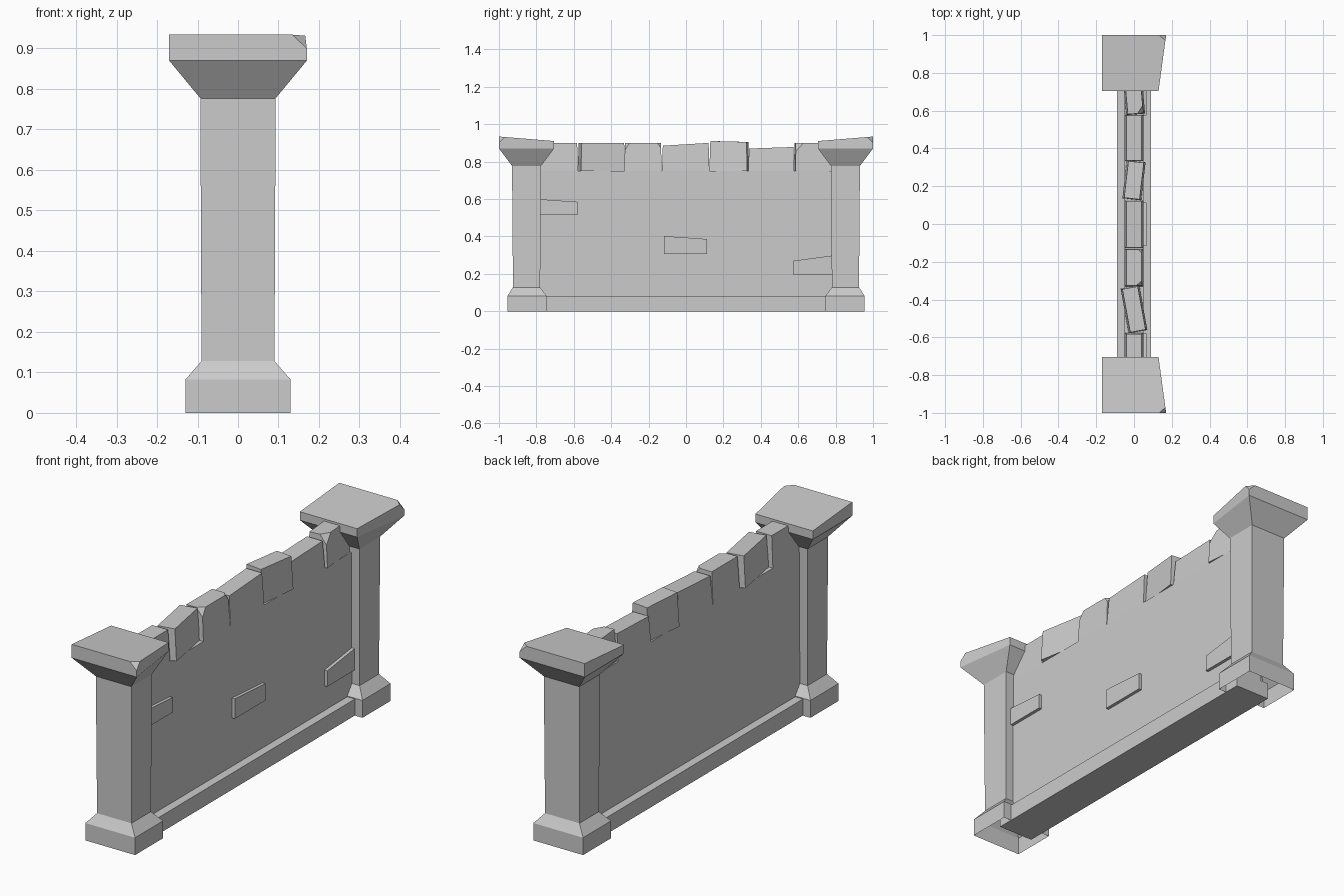
import bpy, bmesh
from mathutils import Vector, Matrix

if "Cube" in bpy.data.objects:
    bpy.data.objects.remove(bpy.data.objects["Cube"])


def finish(bm, name):
    bmesh.ops.recalc_face_normals(bm, faces=bm.faces)
    me = bpy.data.meshes.new(name)
    bm.to_mesh(me)
    bm.free()
    ob = bpy.data.objects.new(name, me)
    bpy.context.collection.objects.link(ob)
    return ob


def loft(rings, cap_bottom=True):
    bm = bmesh.new()
    loops = [[bm.verts.new(p) for p in r] for r in rings]
    for a, b in zip(loops, loops[1:]):
        for i in range(4):
            j = (i + 1) % 4
            bm.faces.new((a[i], a[j], b[j], b[i]))
    bm.faces.new(loops[-1])
    if cap_bottom:
        bm.faces.new(loops[0][::-1])
    return bm


def chip(bm, corner, dx, dy, dz):
    # slice a corner off, measured along the three axes
    c = Vector(corner)
    p, q, r = c + Vector((dx, 0, 0)), c + Vector((0, dy, 0)), c + Vector((0, 0, dz))
    n = (q - p).cross(r - p).normalized()
    if n.dot(c - p) < 0:
        n = -n
    cut = bmesh.ops.bisect_plane(bm, geom=bm.verts[:] + bm.edges[:] + bm.faces[:],
                                 plane_co=p, plane_no=n, clear_outer=True)
    edges = [e for e in cut['geom_cut'] if isinstance(e, bmesh.types.BMEdge)]
    bmesh.ops.edgeloop_fill(bm, edges=edges)


def ring(x, y0, y1, z0, z1=None, x1=None):
    # four-point section: z0/z1 and x/x1 are the values at y0/y1
    z1 = z0 if z1 is None else z1
    x1 = x if x1 is None else x1
    return [(-x, y0, z0), (x, y0, z0), (x1, y1, z1), (-x, y1, z1)]


# Pillars: open underneath, skewed sloping cap, mirrored front to back
bm = loft([ring(.13, -.955, -.745, 0), ring(.13, -.955, -.745, .082),
           ring(.09, -.925, -.78, .128), ring(.093, -.93, -.775, .777),
           ring(.17, -1, -.705, .87, x1=.13),
           ring(.17, -1, -.705, .934, .91, x1=.13)], cap_bottom=False)
chip(bm, (.17, -1, .934), -.036, .036, -.034)
pillar = finish(bm, "pillars")
mod = pillar.modifiers.new("mirror", 'MIRROR')
mod.use_axis = (False, True, False)
mod.use_mirror_merge = False

# Wall panel and plinth
finish(loft([ring(.09, -.82, .82, 0), ring(.09, -.82, .82, .078)]), "plinth")
finish(loft([ring(.05, -.82, .82, .07), ring(.05, -.82, .82, .75)]), "wall")

# Coping blocks: y0, y1, top z at each end, turn, chips as (end, dx, dy, dz)
blocks = [
    (-.82, -.578, .90, .90, 0, []),
    (-.572, -.332, .90, .90, .18, []),
    (-.33, -.13, .90, .90, 0, [(0, -.03, .025, -.035), (1, -.02, -.02, -.025)]),
    (-.128, .125, .885, .90, 0, []),
    (.13, .333, .91, .905, -.115, []),
    (.333, .578, .87, .878, 0, []),
    (.58, .775, .90, .90, .09, [(0, -.03, .04, -.04)]),
]
for y0, y1, z0, z1, turn, chips in blocks:
    bm = loft([ring(.05, y0, y1, .75), ring(.041, y0 + .004, y1 - .004, z0, z1)])
    for end, dx, dy, dz in chips:
        chip(bm, (.041, (y0 + .004, y1 - .004)[end], (z0, z1)[end]), dx, dy, dz)
    bmesh.ops.rotate(bm, verts=bm.verts, cent=(0, (y0 + y1) / 2, 0),
                     matrix=Matrix.Rotation(turn, 3, 'Z'))
    finish(bm, "coping_block")

# Raised bricks on the right face: y0, y1, bottom z, top z at each end
for y0, y1, zb, z0, z1 in [(-.80, -.58, .515, .60, .585),
                           (-.117, .113, .307, .402, .386),
                           (.575, .80, .195, .27, .30)]:
    finish(loft([[(x, y0, zb), (x, y1, zb), (x, y1, z1), (x, y0, z0)]
                 for x in (.04, .065)]), "raised_brick")
